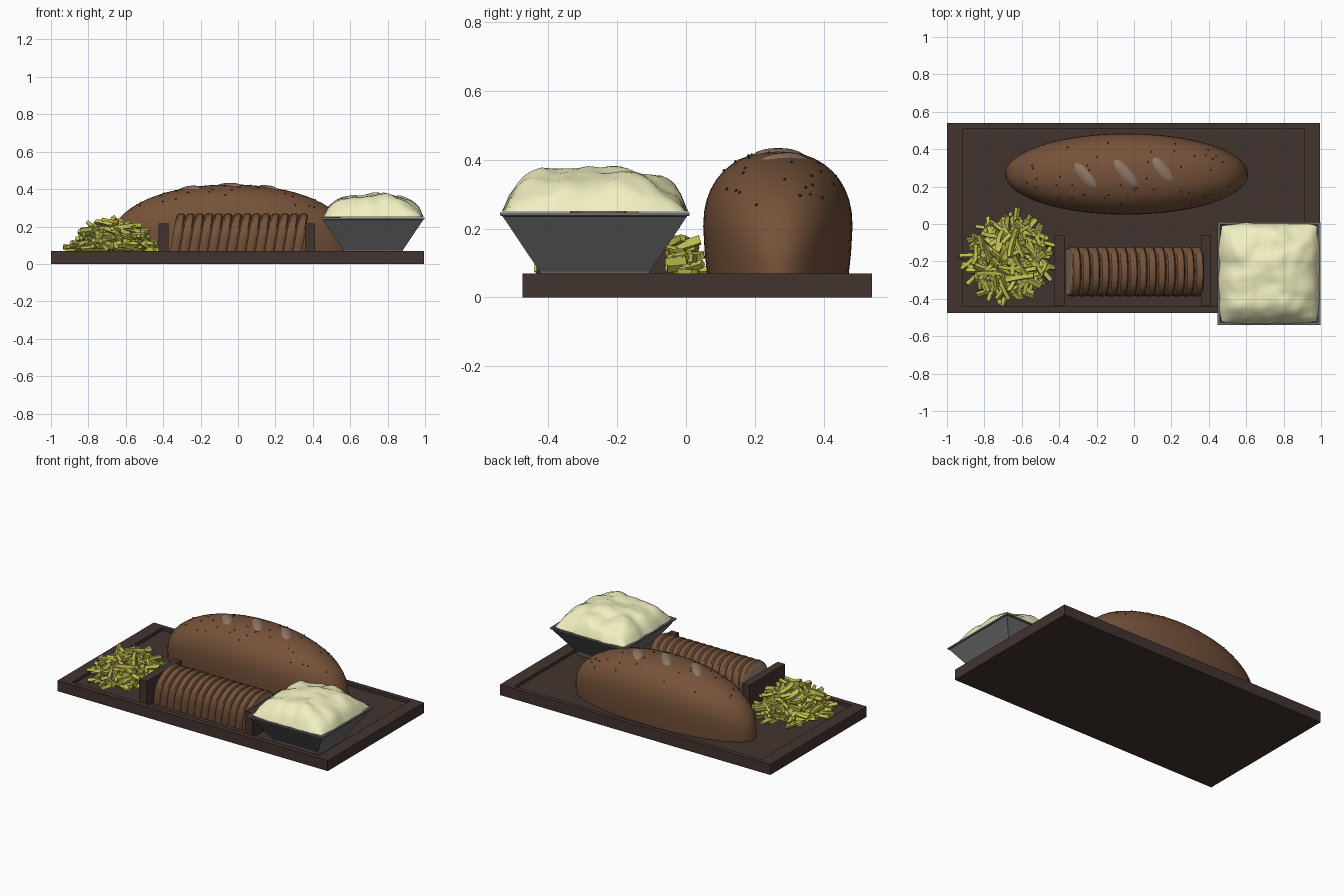
import bpy, bmesh, math, random
from mathutils import Vector, Euler, noise

if "Cube" in bpy.data.objects:
    bpy.data.objects.remove(bpy.data.objects["Cube"])

random.seed(4)


def mat(name, rgb):
    m = bpy.data.materials.new(name)
    m.diffuse_color = (*rgb, 1)
    m.use_nodes = True
    m.node_tree.nodes["Principled BSDF"].inputs["Base Color"].default_value = m.diffuse_color
    return m


WOOD = mat("dark_wood", (0.055, 0.034, 0.029))
CRUST = mat("crust", (0.18, 0.085, 0.042))
CRUMB = mat("crumb", (0.27, 0.18, 0.13))
SEED = mat("seed", (0.03, 0.05, 0.02))
FRY = mat("fry", (0.52, 0.52, 0.08))
TIP = mat("fry_tip", (0.42, 0.24, 0.05))
METAL = mat("metal", (0.15, 0.15, 0.15))
MASH = mat("mash", (0.88, 0.87, 0.53))


def finish(name, bm, mats, smooth=None):
    bmesh.ops.recalc_face_normals(bm, faces=bm.faces)
    me = bpy.data.meshes.new(name)
    bm.to_mesh(me)
    bm.free()
    for m in mats:
        me.materials.append(m)
    ob = bpy.data.objects.new(name, me)
    bpy.context.collection.objects.link(ob)
    if smooth:
        bpy.ops.object.select_all(action='DESELECT')
        ob.select_set(True)
        bpy.context.view_layer.objects.active = ob
        bpy.ops.object.shade_smooth_by_angle(angle=math.radians(smooth))
    return ob


def loft(bm, rings, cap=True):
    """Skin a list of closed rings; returns the two end caps."""
    vr = [[bm.verts.new(p) for p in r] for r in rings]
    for a, b in zip(vr, vr[1:]):
        n = len(a)
        for i in range(n):
            bm.faces.new((a[i], a[(i + 1) % n], b[(i + 1) % n], b[i]))
    return [bm.faces.new(vr[0]), bm.faces.new(vr[-1])] if cap else []


def rect(x0, x1, y0, y1, z):
    return [(x0, y0, z), (x1, y0, z), (x1, y1, z), (x0, y1, z)]


def bread_section(w, h, n=20):
    """Bread outline in (y, z): near-vertical sides and a domed top."""
    zm = 0.42 * h
    pts = [(-0.94 * w, 0), (-0.98 * w, zm * 0.5)]
    for i in range(n + 1):
        a = math.pi * (1 - i / n)
        c, s = math.cos(a), max(math.sin(a), 0)
        pts.append((math.copysign(abs(c) ** 0.9, c) * w, zm + (h - zm) * s ** 0.9))
    return pts + [(0.98 * w, zm * 0.5), (0.94 * w, 0)]


# Tray with a shallow recess
FLOOR = 0.05
bm = bmesh.new()
loft(bm, [rect(-1, 0.995, -0.475, 0.54, 0), rect(-1, 0.995, -0.475, 0.54, 0.07),
          rect(-0.915, 0.91, -0.44, 0.51, 0.07), rect(-0.915, 0.91, -0.44, 0.51, FLOOR)])
finish("tray", bm, [WOOD])

# Whole loaf
CX, CY, L, W, H = -0.04, 0.267, 0.65, 0.217, 0.375


def loaf_size(x):
    k = max(1 - ((x - CX) / L) ** 2, 0)
    return W * k ** 0.5, H * k ** 0.37


def loaf_top(x, y):
    w, h = loaf_size(x)
    t = min(abs(y - CY) / w, 1)
    return FLOOR + 0.42 * h + 0.58 * h * (1 - t ** 2.22) ** 0.45


bm = bmesh.new()
rings = []
for i in range(33):
    x = CX - L * math.cos(math.pi * (0.015 + 0.97 * i / 32))
    w, h = loaf_size(x)
    rings.append([(x, CY + y, FLOOR + z) for y, z in bread_section(w, h)])
loft(bm, rings)
finish("loaf", bm, [CRUST], 50)

# Pale diagonal scores on the loaf
for k, (xa, ya, xb, yb) in enumerate([(-0.32, 0.33, -0.20, 0.18), (-0.11, 0.35, 0.02, 0.19),
                                      (0.10, 0.36, 0.21, 0.215)]):
    a, b = Vector((xa, ya)), Vector((xb, yb))
    side = (b - a).normalized().orthogonal()
    bm = bmesh.new()
    rows = []
    for i in range(13):
        t = i / 12
        half = 0.034 * max(1 - (2 * t - 1) ** 4, 0.05)
        row = []
        for j in range(7):
            s = j / 3 - 1
            p = a.lerp(b, t) + side * half * s
            lift = -0.004 + 0.013 * (1 - s * s) * (1 - (2 * t - 1) ** 4)
            row.append(bm.verts.new((p.x, p.y, loaf_top(p.x, p.y) + lift)))
        rows.append(row)
    for r, q in zip(rows, rows[1:]):
        for j in range(6):
            bm.faces.new((r[j], r[j + 1], q[j + 1], q[j]))
    finish(f"loaf_score_{k + 1}", bm, [CRUMB], 60)

# Seeds scattered over the crust
bm = bmesh.new()
for i in range(45):
    x = CX + random.uniform(-0.85, 0.85) * L
    y = CY + random.uniform(-0.88, 0.88) * loaf_size(x)[0]
    r = bmesh.ops.create_icosphere(bm, subdivisions=1, radius=0.005)
    bmesh.ops.translate(bm, verts=r["verts"], vec=(x, y, loaf_top(x, y)))
finish("seeds", bm, [SEED])

# Row of leaning bread slices
N, PITCH = 14, 0.0505
for k in range(N):
    bm = bmesh.new()
    rings = []
    for dx, s in ((0, 0.94), (0.008, 0.99), (0.024, 1), (0.040, 0.99), (0.048, 0.94)):
        x = -0.365 + k * PITCH + dx
        rings.append([(x + 0.17 * z, -0.255 + y, FLOOR + z)
                      for y, z in bread_section(0.133 * s, 0.22 * s, 16)])
    for f in loft(bm, rings):
        f.material_index = 1
    finish(f"slice_{k + 1}", bm, [CRUST, CRUMB], 40)

# Two upright blocks holding the slices
for name, x in (("left", -0.425), ("right", 0.358)):
    bm = bmesh.new()
    loft(bm, [rect(x, x + 0.053, -0.435, -0.06, z) for z in (FLOOR, 0.215)])
    finish(f"{name}_divider", bm, [WOOD])

# Square flared bowl: bottom, outer wall, rim, inner wall
BX, BY = 0.7225, -0.265
bm = bmesh.new()
loft(bm, [rect(BX - r, BX + r, BY - r, BY + r, z) for r, z in
          ((0.155, FLOOR), (0.16, 0.075), (0.268, 0.236), (0.275, 0.238), (0.275, 0.247),
           (0.262, 0.247), (0.15, 0.085))])
finish("bowl", bm, [METAL])

# Lumpy mound filling the bowl
bm = bmesh.new()
G = 28
grid = []
for i in range(G + 1):
    row = []
    for j in range(G + 1):
        u, v = 2 * i / G - 1, 2 * j / G - 1
        dome = ((1 - u ** 4) * (1 - v ** 4)) ** 0.6 * (1 - 0.16 * (u * u + v * v))
        n = noise.noise(Vector((u * 2.2, v * 2.2, 3.1))) + 0.4 * noise.noise(Vector((u * 5, v * 5, 8)))
        sx, sy = u * (1 - 0.05 * v ** 4), v * (1 - 0.05 * u ** 4)
        wob = 0.008 * noise.noise(Vector((u * 3, v * 3, 1)))
        z = 0.25 + 0.122 * dome + 0.028 * n * min(1, dome * 2)
        row.append(bm.verts.new((BX + 0.268 * sx + wob, BY + 0.268 * sy + wob, z)))
    grid.append(row)
for i in range(G):
    for j in range(G):
        bm.faces.new((grid[i][j], grid[i + 1][j], grid[i + 1][j + 1], grid[i][j + 1]))
finish("mash", bm, [MASH], 60)

# Heap of slightly bent fries
bm = bmesh.new()
FX, FY, R = -0.67, -0.185, 0.2
for k in range(190):
    r = R * math.sqrt(random.random())
    a = random.uniform(0, 2 * math.pi)
    top = 0.085 + 0.15 * (1 - (r / R) ** 3)
    z = 0.065 + (top - 0.065) * random.random() ** 0.5
    ln, t, bend = random.uniform(0.09, 0.16), random.uniform(0.009, 0.012), random.uniform(-0.012, 0.012)
    pitch = random.uniform(-0.3, 0.3) * min(1, (z - 0.06) / 0.06)
    rot = Euler((random.uniform(-0.8, 0.8), pitch, random.uniform(0, 2 * math.pi))).to_matrix()
    pos = Vector((FX + r * math.cos(a), FY + r * math.sin(a), z))
    rings = []
    for s in (-1, -0.4, 0.4, 1):
        c = [(-t, -t), (t, -t), (t, t), (-t, t)]
        ring = [pos + rot @ Vector((s * ln / 2, y + bend * s * s, w)) for y, w in c]
        rings.append([(p.x, p.y, max(p.z, FLOOR + 0.001)) for p in ring])
    for f in loft(bm, rings):
        f.material_index = 1 if k % 4 == 0 else 0
finish("fries", bm, [FRY, TIP])
